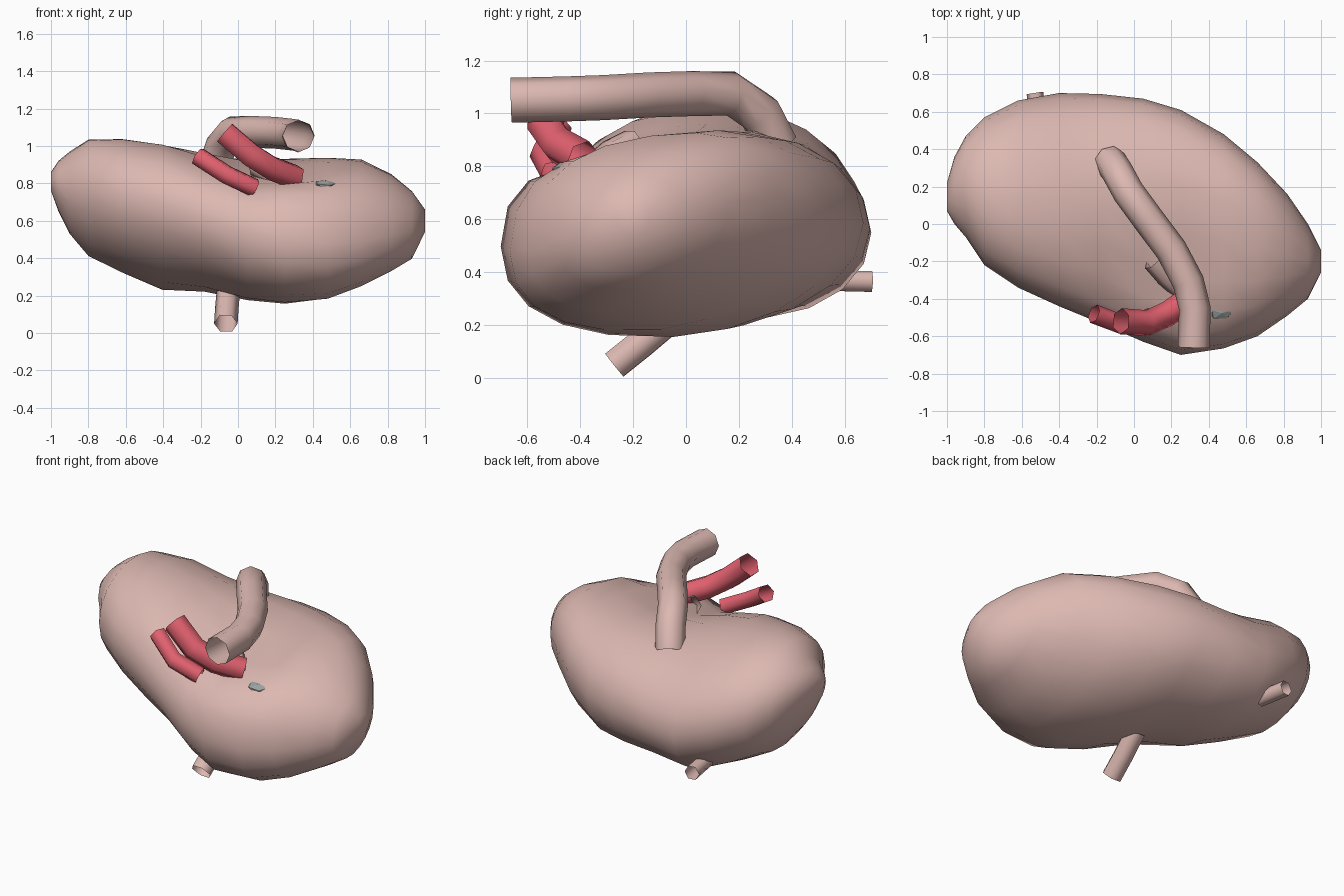
import bpy, bmesh, math
from mathutils import Vector

if "Cube" in bpy.data.objects:
    bpy.data.objects.remove(bpy.data.objects["Cube"])


def material(name, color):
    m = bpy.data.materials.new(name)
    m.diffuse_color = (*color, 1)
    m.use_nodes = True
    m.node_tree.nodes["Principled BSDF"].inputs["Base Color"].default_value = m.diffuse_color
    return m


FLESH = material("flesh", (0.72, 0.48, 0.44))
RED = material("artery_red", (0.76, 0.12, 0.16))
GREY = material("grey_tissue", (0.32, 0.36, 0.35))


def loft(name, rings, mat, cap=False, angle=60):
    """Skin a list of equally sized point rings."""
    bm = bmesh.new()
    vs = [[bm.verts.new(p) for p in r] for r in rings]
    n = len(rings[0])
    for a, b in zip(vs, vs[1:]):
        for i in range(n):
            j = (i + 1) % n
            bm.faces.new((a[i], a[j], b[j], b[i]))
    if cap:
        bm.faces.new(vs[0][::-1])
        bm.faces.new(vs[-1])
    bmesh.ops.recalc_face_normals(bm, faces=bm.faces)
    me = bpy.data.meshes.new(name)
    bm.to_mesh(me)
    bm.free()
    me.materials.append(mat)
    ob = bpy.data.objects.new(name, me)
    bpy.context.collection.objects.link(ob)
    bpy.ops.object.select_all(action='DESELECT')
    ob.select_set(True)
    bpy.context.view_layer.objects.active = ob
    bpy.ops.object.shade_smooth_by_angle(angle=math.radians(angle))
    return ob


def tube(name, path, radius, mat, sides=8):
    """Open-ended vessel following a path."""
    pts = [Vector(p) for p in path]
    rings = []
    side = None
    for i, p in enumerate(pts):
        d = (pts[min(i + 1, len(pts) - 1)] - pts[max(i - 1, 0)]).normalized()
        u = side if side else d.cross(Vector((0, 0, 1)))
        u = (u - d * u.dot(d)).normalized()
        side = u
        v = d.cross(u)
        rings.append([p + radius * (u * math.cos(t) + v * math.sin(t))
                      for t in (k * math.tau / sides for k in range(sides))])
    return loft(name, rings, mat, angle=75)


def spow(v, p):
    return math.copysign(abs(v) ** p, v)


# Kidney body: x, y min, y max, z min, z max, section tilt in degrees, roundness
SECTIONS = [
    (-1.00, 0.07, 0.22, 0.76, 0.86, 0, 1),
    (-0.96, 0.00, 0.36, 0.65, 0.92, 0, 1),
    (-0.90, -0.07, 0.47, 0.53, 0.97, -3, 1),
    (-0.80, -0.22, 0.57, 0.41, 1.035, -6, 1),
    (-0.62, -0.34, 0.66, 0.32, 1.04, -8, 1),
    (-0.40, -0.44, 0.70, 0.225, 1.01, -10, 1),
    (-0.18, -0.53, 0.695, 0.22, 0.965, -4, 0.97),
    (0.05, -0.63, 0.67, 0.175, 0.945, 3, 0.9),
    (0.25, -0.70, 0.61, 0.155, 0.945, 5, 0.83),
    (0.48, -0.665, 0.48, 0.18, 0.945, 10, 0.83),
    (0.66, -0.60, 0.33, 0.25, 0.93, 14, 0.85),
    (0.82, -0.49, 0.16, 0.33, 0.85, 13, 0.9),
    (0.93, -0.40, 0.00, 0.395, 0.76, 10, 1),
    (1.00, -0.26, -0.14, 0.54, 0.66, 0, 1),
]
rings = []
for x, y0, y1, z0, z1, tilt, power in SECTIONS:
    ring = []
    for k in range(20):
        t = k * math.tau / 20
        c = math.cos(t)
        s = math.sin(t + math.radians(tilt))
        # Fuller front and upper back
        if c < 0 or s > 0:
            c, s = spow(c, power), spow(s, power)
        y = (y0 + y1) / 2 + (y1 - y0) / 2 * c
        z = (z0 + z1) / 2 + (z1 - z0) / 2 * s
        # Hollow where the vessels enter
        if s > 0:
            z -= 0.11 * math.exp(-((x - 0.2) ** 2 + (y + 0.28) ** 2) / 0.08)
        ring.append((x, y, z))
    rings.append(ring)
loft("kidney_body", rings, FLESH, cap=True, angle=80)

# Long vessel arching over the top
tube("ureter", [(-0.13, 0.34, 0.88), (-0.09, 0.28, 1.00), (-0.03, 0.17, 1.075),
                (0.08, 0.02, 1.075), (0.20, -0.14, 1.07), (0.29, -0.31, 1.06),
                (0.325, -0.45, 1.055), (0.32, -0.66, 1.05)], 0.085, FLESH)

# Short vessel stubs
tube("lower_stub", [(-0.065, -0.27, 0.05), (-0.06, -0.17, 0.13),
                    (-0.05, -0.04, 0.24)], 0.063, FLESH, 6)
tube("back_stub", [(-0.53, 0.70, 0.365), (-0.50, 0.5, 0.37)], 0.045, FLESH, 6)
tube("hilum_stub", [(0.10, -0.20, 0.89), (0.17, -0.28, 0.85),
                    (0.27, -0.37, 0.77)], 0.055, FLESH, 6)

# Red arteries
tube("upper_artery", [(-0.07, -0.52, 1.07), (0.07, -0.53, 0.95),
                      (0.18, -0.48, 0.88), (0.31, -0.39, 0.83)], 0.07, RED, 6)
tube("lower_artery", [(-0.215, -0.48, 0.945), (-0.06, -0.54, 0.845),
                      (0.09, -0.50, 0.775)], 0.052, RED, 6)

# Small grey tissue patch lying on the surface
bpy.ops.mesh.primitive_ico_sphere_add(subdivisions=1, radius=1, location=(0.47, -0.47, 0.795))
patch = bpy.context.object
patch.name = "grey_patch"
patch.scale = (0.07, 0.045, 0.02)
patch.rotation_euler = (0.35, 0, 0.2)
patch.data.materials.append(GREY)
